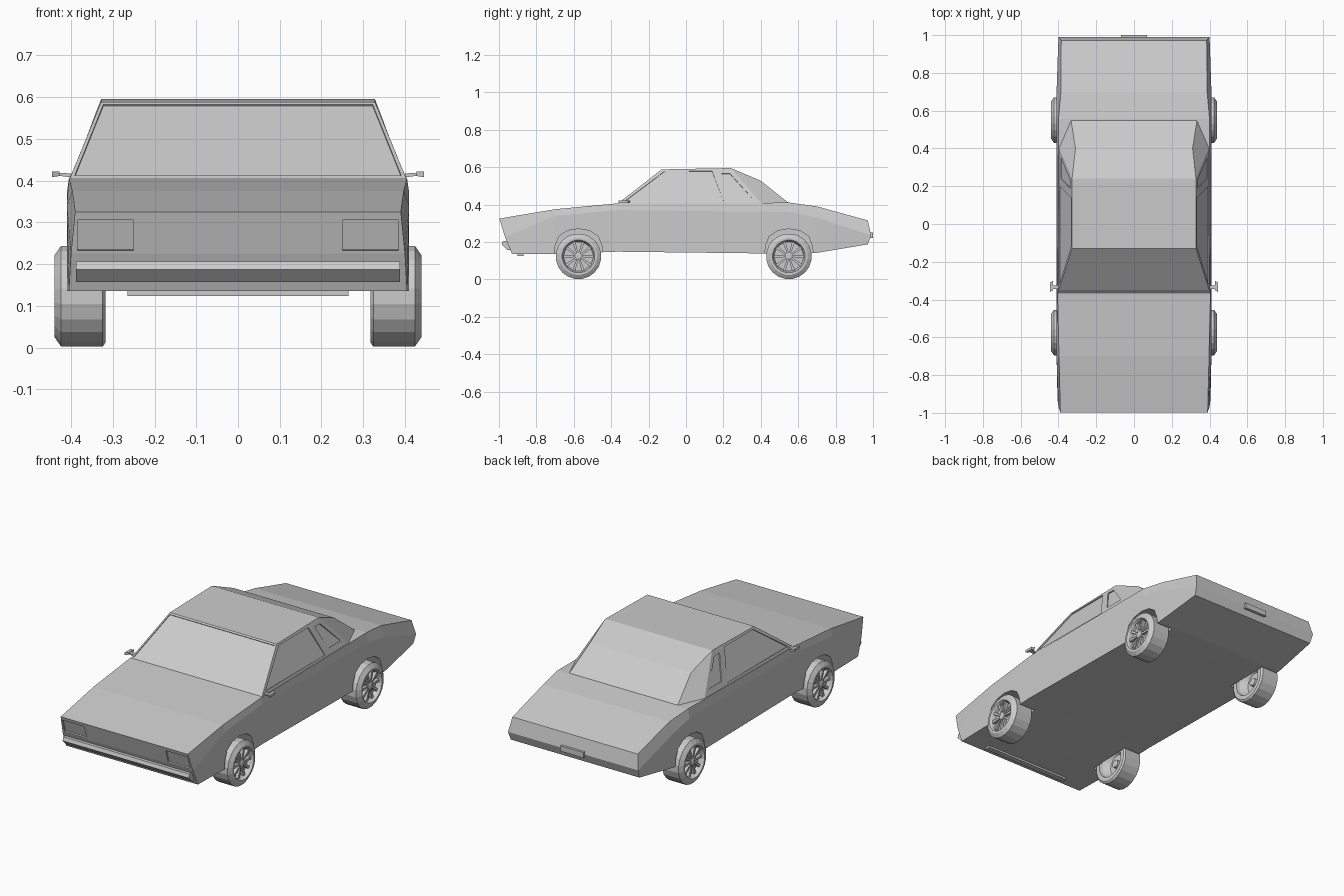
import bpy, bmesh, math
from mathutils import Vector

if "Cube" in bpy.data.objects:
    bpy.data.objects.remove(bpy.data.objects["Cube"])

grey = bpy.data.materials.new("light_grey")
grey.diffuse_color = (0.6, 0.6, 0.6, 1)
grey.use_nodes = True
grey.node_tree.nodes["Principled BSDF"].inputs["Base Color"].default_value = grey.diffuse_color


def mesh(name, verts, faces=None):
    """Object from vertices and faces; a convex hull when no faces are given."""
    bm = bmesh.new()
    vs = [bm.verts.new(v) for v in verts]
    if faces:
        for f in faces:
            bm.faces.new([vs[i] for i in f])
    else:
        bmesh.ops.convex_hull(bm, input=vs)
        bmesh.ops.dissolve_limit(bm, angle_limit=0.01, verts=bm.verts, edges=bm.edges)
    bmesh.ops.recalc_face_normals(bm, faces=bm.faces)
    me = bpy.data.meshes.new(name)
    bm.to_mesh(me)
    bm.free()
    me.materials.append(grey)
    ob = bpy.data.objects.new(name, me)
    bpy.context.collection.objects.link(ob)
    return ob


def prism(name, pts, direction, back, front):
    """Polygon extruded both ways along a direction."""
    n = len(pts)
    d = Vector(direction).normalized()
    verts = [Vector(p) - d * back for p in pts] + [Vector(p) + d * front for p in pts]
    faces = [range(n), range(n, 2 * n)]
    faces += [(i, (i + 1) % n, n + (i + 1) % n, n + i) for i in range(n)]
    return mesh(name, verts, faces)


def box(name, x0, x1, y0, y1, z0, z1):
    return prism(name, [(x0, y0, z0), (x1, y0, z0), (x1, y1, z0), (x0, y1, z0)],
                 (0, 0, 1), 0, z1 - z0)


def cut(target, cutter):
    cutter.hide_render = True
    mod = target.modifiers.new("cut", 'BOOLEAN')
    mod.operation, mod.solver, mod.object = 'DIFFERENCE', 'EXACT', cutter
    bpy.context.view_layer.objects.active = target
    bpy.ops.object.modifier_apply(modifier=mod.name)
    bpy.data.objects.remove(cutter)


# Lower body: lofted rings, each given as top, ridge and bottom (half width, y, z)
stations = [
    [(.39, -.998, .325), (.40, -.967, .225), (.405, -.93, .135)],
    [(.397, -.70, .375), (.41, -.70, .34), (.41, -.70, .135)],
    [(.405, -.37, .406), (.41, -.37, .37), (.41, -.37, .148)],
    [(.40, .555, .41), (.41, .555, .36), (.41, .555, .137)],
    [(.387, .70, .39), (.41, .70, .33), (.41, .70, .142)],
    [(.385, .972, .315), (.40, .99, .235), (.395, .972, .187)],
]
verts, faces = [], []
for ring in stations:
    verts += [(-x, y, z) for x, y, z in reversed(ring)] + ring
for k in range(len(stations) - 1):
    a = 6 * k
    faces += [(a + i, a + (i + 1) % 6, a + 6 + (i + 1) % 6, a + 6 + i) for i in range(6)]
for a in (0, 6 * (len(stations) - 1)):
    faces += [(a + 1, a + 2, a + 3, a + 4), (a, a + 1, a + 4, a + 5)]
body = mesh("body", verts, faces)

# Cabin: roof, windscreen, rear glass and tapered rear pillars
half = [(.405, -.372, .40), (.40, .41, .40), (.335, .56, .40),
        (.328, -.13, .588), (.328, .24, .595), (.31, .40, .527)]
cabin = mesh("cabin", [(s * x, y, z) for s in (-1, 1) for x, y, z in half])


def side_x(z):
    return .405 - (z - .40) * .403


# Recessed windscreen
screen = [(s * (side_x(z) - .009), -.372 + (z - .40) * 1.287, z)
          for s, z in ((-1, .412), (1, .412), (1, .582), (-1, .582))]
cut(cabin, prism("windscreen_cutter", screen, (0, -1, 1.287), .005, .03))

# Recessed door and quarter windows
door = [(-.325, .42), (-.115, .578), (.14, .578), (.20, .42)]
quarter = [(.19, .565), (.235, .565), (.35, .44), (.24, .44)]
for s in (-1, 1):
    for pane in (door, quarter):
        pts = [(s * side_x(z), y, z) for y, z in pane]
        cut(cabin, prism("window_cutter", pts, (s, 0, .403), .006, .03))

# Wheel arches and headlight recesses
arch = [(-.13, .10), (-.125, .18), (-.105, .23), (-.06, .26), (0, .27),
        (.06, .26), (.105, .23), (.125, .18), (.135, .10)]
AXLES = (-.575, .55)
for s in (-1, 1):
    for ay in AXLES:
        cut(body, prism("arch_cutter", [(s * .31, ay + y, z) for y, z in arch],
                        (s, 0, 0), 0, .2))
    lamp = [(s * x, -.998 + (.325 - z) * .31, z)
            for x, z in ((.25, .232), (.385, .232), (.385, .305), (.25, .305))]
    cut(body, prism("headlight_cutter", lamp, (0, -1, -.31), .008, .03))

# Front bumper wedge, chin spoiler and rear plate
bumper = [(-.96, .206), (-.978, .206), (-.985, .187), (-.955, .157), (-.93, .157)]
prism("front_bumper", [(0, y, z) for y, z in bumper], (1, 0, 0), .388, .388)
box("chin_spoiler", -.265, .265, -.90, -.87, .124, .14)
box("rear_plate", -.07, .07, .98, 1.0, .22, .25)

# Wheels: lathed tyre and rim, ten spokes, hubs on both sides
tyre = [(.372, 0), (.372, .060), (.335, .084), (.317, .088), (.317, .112), (.324, .122),
        (.424, .122), (.439, .100), (.439, .088), (.428, .082), (.408, .078), (.408, 0)]
SEG = 20


def lathe(name, profile, s, cy, cz):
    verts, faces = [], []
    n = len(profile)
    for i in range(SEG):
        a = 2 * math.pi * (i + .5) / SEG
        verts += [(s * x, cy + max(r, .0005) * math.cos(a), cz + max(r, .0005) * math.sin(a))
                  for x, r in profile]
        j = (i + 1) % SEG
        faces += [(i * n + k, i * n + k + 1, j * n + k + 1, j * n + k) for k in range(n - 1)]
    return mesh(name, verts, faces)


for s, side in ((-1, "left"), (1, "right")):
    for ay, end in zip(AXLES, ("front", "rear")):
        tag = f"{end}_{side}"
        lathe(f"{tag}_wheel", tyre, s, ay, .123)
        lathe(f"{tag}_hub", [(.40, .02), (.428, .02), (.432, .012), (.432, 0)], s, ay, .123)
        lathe(f"{tag}_inner_hub", [(.38, .022), (.352, .022), (.348, .014), (.348, 0)],
              s, ay, .123)
        for k in range(10):
            a = 2 * math.pi * k / 10
            u, v = Vector((0, math.cos(a), math.sin(a))), Vector((0, -math.sin(a), math.cos(a)))
            c = Vector((s * .407, ay, .123))
            pts = [c + u * r + v * w for r, w in
                   ((.015, -.004), (.082, -.008), (.082, .008), (.015, .004))]
            prism(f"{tag}_spoke", pts, (s, 0, 0), 0, .018)

# Door mirrors: short stalk and flared head
for s, side in ((-1, "left"), (1, "right")):
    stalk = [(s * .40, -.335, .408), (s * .435, -.335, .412),
             (s * .435, -.335, .419), (s * .40, -.335, .417)]
    prism(f"{side}_mirror_stalk", stalk, (0, 1, 0), .01, .01)
    head = [(s * .428, -.35, .411), (s * .445, -.36, .408),
            (s * .445, -.36, .422), (s * .428, -.35, .422)]
    prism(f"{side}_mirror", head, (0, 1, 0), 0, .05)
